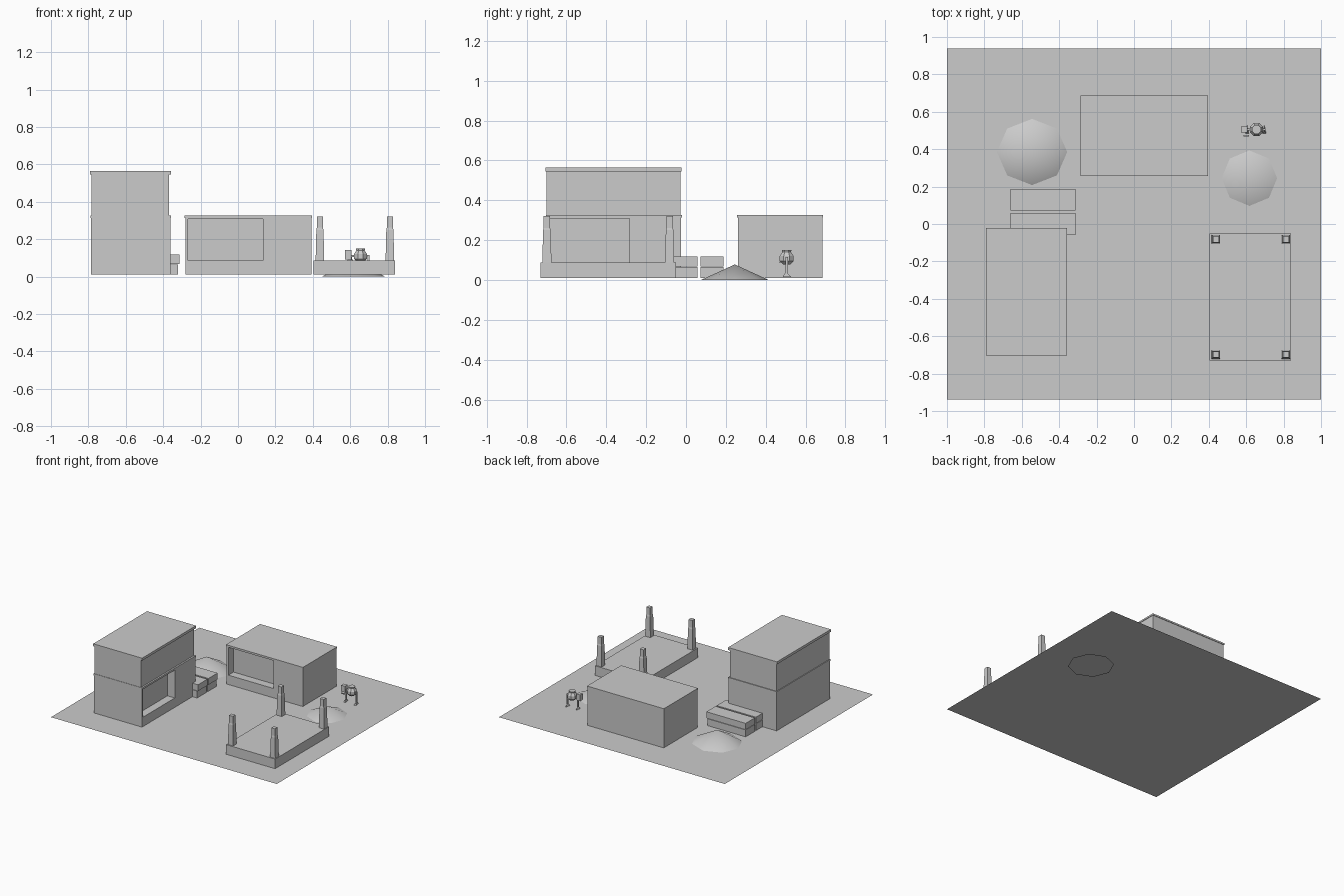
import bpy, bmesh, math
from mathutils import Matrix

if "Cube" in bpy.data.objects:
    bpy.data.objects.remove(bpy.data.objects["Cube"])

G = 0.01  # ground level


def finish(name, bm):
    bmesh.ops.recalc_face_normals(bm, faces=bm.faces)
    me = bpy.data.meshes.new(name)
    bm.to_mesh(me)
    bm.free()
    ob = bpy.data.objects.new(name, me)
    bpy.context.collection.objects.link(ob)
    return ob


def box(name, x0, x1, y0, y1, z0, z1):
    bm = bmesh.new()
    m = Matrix.Translation(((x0 + x1) / 2, (y0 + y1) / 2, (z0 + z1) / 2))
    bmesh.ops.create_cube(bm, size=1, matrix=m @ Matrix.Diagonal((x1 - x0, y1 - y0, z1 - z0, 1)))
    return finish(name, bm)


def lathe(name, profile, sides, loc, smooth=False, turn=0.0, rot=Matrix.Identity(4)):
    # rings of (radius, z) joined into a closed solid
    bm = bmesh.new()
    rings = []
    for r, z in profile:
        n = sides if r > 0 else 1
        rings.append([bm.verts.new((r * math.cos(turn + 2 * math.pi * i / sides),
                                    r * math.sin(turn + 2 * math.pi * i / sides), z)) for i in range(n)])
    for a, b in zip(rings, rings[1:]):
        for i in range(sides):
            j = (i + 1) % sides
            if len(b) == 1:
                bm.faces.new((a[i], a[j], b[0]))
            else:
                bm.faces.new((a[i], a[j], b[j], b[i]))
    for ring in (rings[0], rings[-1]):
        if len(ring) > 2:
            bm.faces.new(ring)
    ob = finish(name, bm)
    ob.data.transform(Matrix.Translation(loc) @ rot)
    if smooth:
        for p in ob.data.polygons:
            p.use_smooth = len(p.vertices) <= 4
    return ob


def cabin(name, place):
    # container body with a recessed window in its front, plus a thin roof
    body = box(name + "_body", -0.337, 0.337, -0.212, 0.212, G, 0.315)
    cutter = box(name + "_window_cutter", -0.322, 0.078, -0.3, -0.147, 0.085, 0.308)
    cutter.hide_render = True
    cutter.hide_set(True)
    roof = box(name + "_roof", -0.341, 0.341, -0.216, 0.216, 0.313, 0.326)
    for ob in (body, cutter, roof):
        ob.data.transform(place)
    mod = body.modifiers.new("window", 'BOOLEAN')
    mod.operation = 'DIFFERENCE'
    mod.solver = 'EXACT'
    mod.object = cutter
    # apply the cut and drop the cutter
    bpy.context.view_layer.update()
    dg = bpy.context.evaluated_depsgraph_get()
    me = bpy.data.meshes.new_from_object(body.evaluated_get(dg))
    body.modifiers.clear()
    body.data = me
    bpy.data.objects.remove(cutter)


# ground sheet
bm = bmesh.new()
bmesh.ops.create_grid(bm, x_segments=1, y_segments=1, size=1,
                      matrix=Matrix.Translation((0, 0, G)) @ Matrix.Diagonal((1, 0.938, 1, 1)))
finish("ground_sheet", bm)

# site cabins: one at the back, one at the left with an upper storey
cabin("back_cabin", Matrix.Translation((0.055, 0.472, 0)))
cabin("left_cabin", Matrix.Translation((-0.573, -0.362, 0)) @ Matrix.Rotation(math.pi / 2, 4, 'Z'))
box("upper_storey", -0.783, -0.37, -0.70, -0.027, 0.32, 0.545)
box("upper_roof", -0.79, -0.357, -0.704, -0.022, 0.545, 0.565)

# stacked building blocks
for i, (y0, y1) in enumerate(((-0.06, 0.058), (0.072, 0.188))):
    box(f"lower_stack_{i}", -0.66, -0.32, y0, y1, G, 0.065)
    box(f"upper_stack_{i}", -0.66, -0.312, y0, y1, 0.068, 0.118)

# foundation slab with tapered corner pillars
box("foundation_slab", 0.405, 0.84, -0.73, -0.05, G, 0.087)
s = math.sqrt(0.5)
for x in (0.438, 0.812):
    for y in (-0.698, -0.082):
        lathe("pillar", [(0.049 * s * 0.7 * s * 2 * s * 1.0 * 1.35, 0.08), (0.027, 0.25), (0.023, 0.262), (0.023, 0.32)],
              4, (x, y, 0), turn=math.pi / 4)

# sand and gravel heaps
lathe("gravel_heap", [(0.17, 0.0), (0, 0.078)], 8, (0.617, 0.245, 0), True, math.pi / 2)
heap = lathe("sand_heap", [(1, 0), (0, 1)], 8, (0, 0, 0), True, math.pi / 2)
heap.data.transform(Matrix.Translation((-0.545, 0.385, G + 0.001)) @ Matrix.Diagonal((0.188, 0.177, 0.1, 1)))

# mixer: drum, motor, frame, feet and wheels
mx, my = 0.655, 0.505
lathe("mixer_drum", [(0.02, 0.078), (0.038, 0.095), (0.038, 0.12), (0.024, 0.14), (0.026, 0.15)],
      8, (mx, my, 0), turn=math.pi / 8)
box("mixer_motor", 0.573, 0.607, 0.488, 0.52, 0.092, 0.142)
box("mixer_axle", 0.60, 0.70, 0.499, 0.511, 0.104, 0.116)
for x in (0.605, 0.697):
    box("mixer_leg", x - 0.005, x + 0.005, 0.499, 0.511, 0.035, 0.116)
    lathe("mixer_foot", [(0.03, 0.014), (0, 0.042)], 3, (0, 0, 0), turn=math.pi / 2).data.transform(
        Matrix.Translation((x, 0.5, 0)) @ Matrix.Diagonal((0.35, 1, 1, 1)))
box("mixer_handle", 0.585, 0.615, 0.469, 0.476, 0.085, 0.092)
